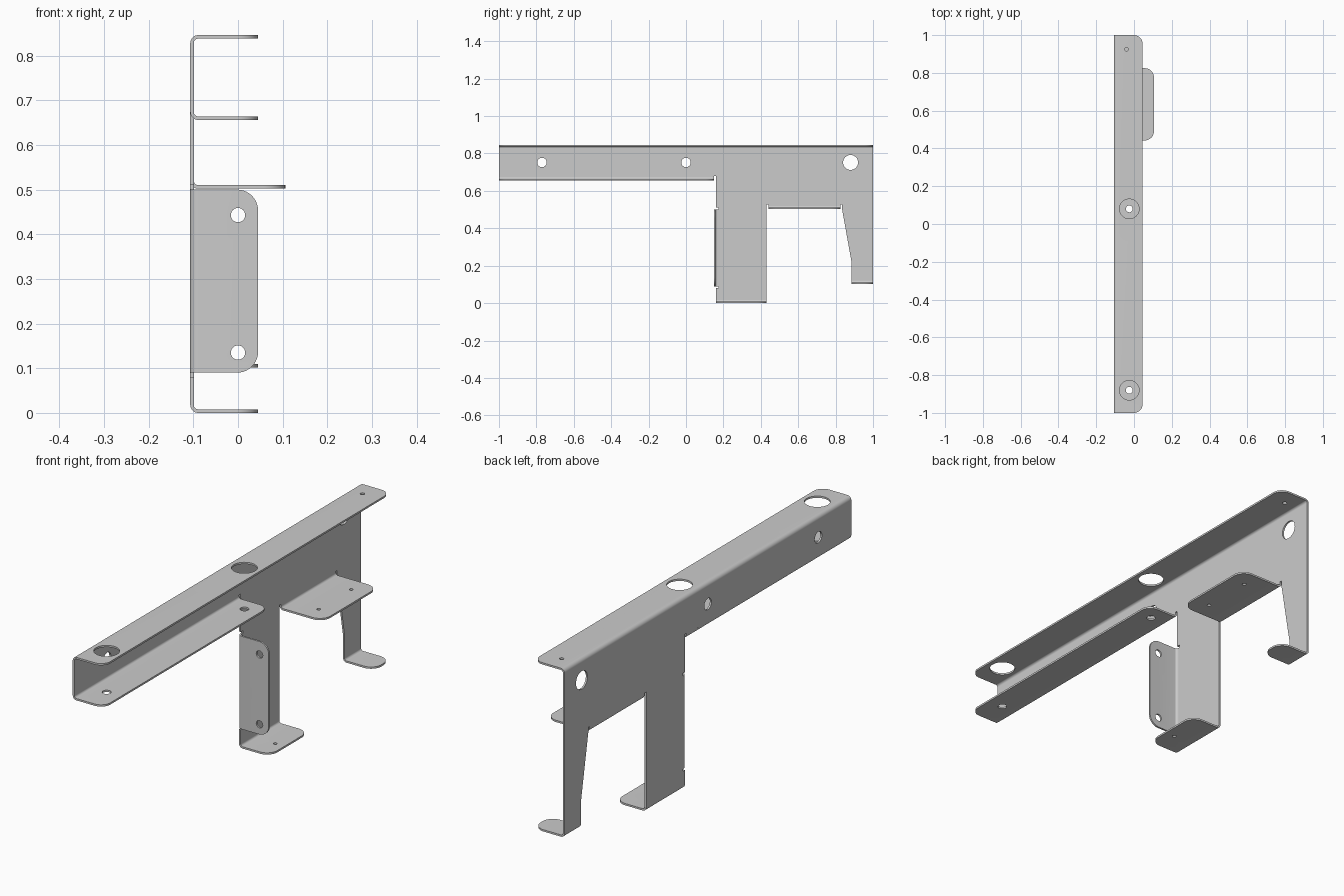
import bpy, bmesh
from math import sin, cos, pi
from mathutils import Vector, Matrix

if "Cube" in bpy.data.objects:
    bpy.data.objects.remove(bpy.data.objects["Cube"])

T = 0.008      # sheet thickness
R = 0.018      # outer bend radius
X0 = -0.107    # outer face of the web
UP, DOWN, BACK = Vector((0, 0, 1)), Vector((0, 0, -1)), Vector((0, 1, 0))
OUT = Vector((1, 0, 0))


def arc(cx, cy, r, a0, a1, n):
    return [(cx + r * cos(a0 + (a1 - a0) * i / n), cy + r * sin(a0 + (a1 - a0) * i / n))
            for i in range(n + 1)]


def sheet(outline, holes):
    """Flat plate with round holes, in local u, v, thickness 0..T, as a bmesh."""
    cu = bpy.data.curves.new("sheet", 'CURVE')
    cu.dimensions, cu.fill_mode, cu.extrude = '2D', 'BOTH', T / 2
    for pts in [outline] + [arc(u, v, r, 0, 2 * pi, 40)[:-1] for u, v, r in holes]:
        sp = cu.splines.new('POLY')
        sp.points.add(len(pts) - 1)
        for p, (u, v) in zip(sp.points, pts):
            p.co = (u, v, 0, 1)
        sp.use_cyclic_u = True
    ob = bpy.data.objects.new("sheet", cu)
    bpy.context.collection.objects.link(ob)
    bpy.context.view_layer.update()
    me = bpy.data.meshes.new_from_object(ob.evaluated_get(bpy.context.evaluated_depsgraph_get()))
    bm = bmesh.new()
    bm.from_mesh(me)
    bpy.data.objects.remove(ob)
    bpy.data.curves.remove(cu)
    bpy.data.meshes.remove(me)
    bmesh.ops.translate(bm, verts=bm.verts, vec=(0, 0, T / 2))
    return bm


def finish(bm, name, origin, u, v, n):
    m = Matrix((u, v, n)).transposed().to_4x4()
    m.translation = Vector(origin)
    bm.transform(m)
    bmesh.ops.remove_doubles(bm, verts=bm.verts, dist=1e-5)
    bmesh.ops.recalc_face_normals(bm, faces=bm.faces)
    me = bpy.data.meshes.new(name)
    bm.to_mesh(me)
    bm.free()
    ob = bpy.data.objects.new(name, me)
    bpy.context.collection.objects.link(ob)


def flange(name, y, z, along, normal, length, x_end, r, holes=()):
    """Bent tab: u runs outward along x, v along the fold, normal towards the web."""
    w = x_end - X0
    outline = [(R, 0)] + arc(w - r, r, r, -pi / 2, 0, 10) \
        + arc(w - r, length - r, r, 0, pi / 2, 10) + [(R, length)]
    start = y if along == BACK else z
    bm = sheet(outline, [(x - X0, p - start, hr) for x, p, hr in holes])
    # open the edge where the bend joins
    inner = [f for f in bm.faces if all(abs(q.co.x - R) < 1e-5 for q in f.verts)]
    bmesh.ops.delete(bm, geom=inner, context='FACES_ONLY')
    # quarter-round bend
    rings = []
    for (ou, on), (iu, inn) in zip(arc(R, R, R, pi, 1.5 * pi, 8), arc(R, R, R - T, pi, 1.5 * pi, 8)):
        rings.append([bm.verts.new(c) for c in
                      ((ou, 0, on), (ou, length, on), (iu, length, inn), (iu, 0, inn))])
    for a, b in zip(rings, rings[1:]):
        for i in range(4):
            j = (i + 1) % 4
            bm.faces.new((a[i], a[j], b[j], b[i]))
    finish(bm, name, (X0, y, z), OUT, along, normal)


# Upright web with both legs, relief notches and side holes
web = [(-1, .828), (-1, .674), (.15, .674), (.15, .68), (.16, .68), (.16, .512), (.175, .512),
       (.175, .5), (.168, .5), (.168, .09), (.175, .09), (.175, .08), (.16, .08), (.16, R),
       (.43, R), (.43, .527), (.442, .527), (.442, .52), (.825, .52), (.825, .527), (.833, .527),
       (.833, .51), (.885, .22), (.885, .12), (1, .12), (1, .828)]
finish(sheet(web, [(-.77, .752, .025), (0, .752, .025), (.88, .752, .04)]),
       "web", (X0, 0, 0), BACK, UP, OUT)

# Long top and lower flanges
flange("top_flange", -1, .846, BACK, DOWN, 2, .045, .045,
       [(-.025, -.88, .052), (-.025, .08, .052), (-.04, .925, .009)])
flange("lower_flange", -1, .656, BACK, UP, 1.15, .045, .045,
       [(-.025, -.88, .018), (-.025, .08, .018)])

# Shelf tab between the legs
flange("shelf_tab", .442, .502, BACK, UP, .383, .106, .05,
       [(.03, .52, .008), (.03, .747, .008)])

# Feet
flange("front_foot", .16, 0, BACK, UP, .27, .045, .05, [(0, .26, .008)])
flange("back_foot", .885, .102, BACK, UP, .115, .045, .05)

# Upright side tab
flange("side_tab", .15, .09, UP, BACK, .41, .045, .047,
       [(0, .135, .016), (0, .443, .016)])

# Smooth bends and hole walls, keep edges sharp
for ob in bpy.context.collection.objects:
    ob.select_set(True)
    bpy.context.view_layer.objects.active = ob
bpy.ops.object.shade_smooth_by_angle(angle=pi / 6)
